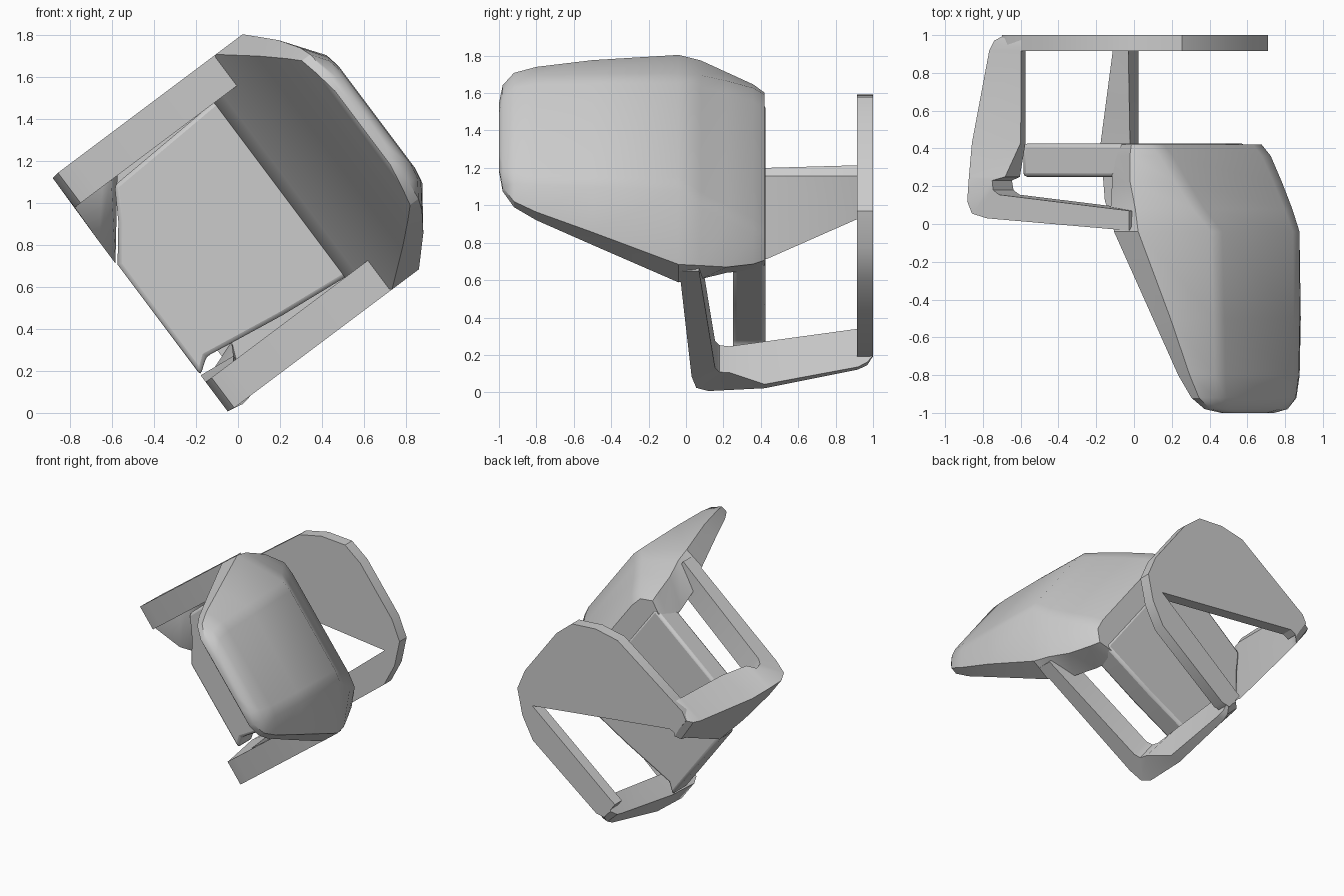
import bpy, bmesh, math
from mathutils import Matrix

# Chair frame: u = front to back, v = across, h = height; the whole chair lies tipped on its side
TILT = Matrix(((0.8, -0.6, 0, 0), (0, 0, -1, 1), (0.6, 0.8, 0, 0), (0, 0, 0, 1)))
MID = 0.73


def loft(name, rings, bevel=0.0):
    bm = bmesh.new()
    loops = [[bm.verts.new(p) for p in ring] for ring in rings]
    n = len(loops[0])
    for a, b in zip(loops, loops[1:]):
        for i in range(n):
            j = (i + 1) % n
            bm.faces.new((a[i], a[j], b[j], b[i]))
    bm.faces.new(loops[0])
    bm.faces.new(loops[-1])
    bmesh.ops.recalc_face_normals(bm, faces=bm.faces[:])
    me = bpy.data.meshes.new(name)
    bm.to_mesh(me)
    bm.free()
    me.transform(TILT)
    ob = bpy.data.objects.new(name, me)
    bpy.context.collection.objects.link(ob)
    if bevel:
        mod = ob.modifiers.new("soft_edges", "BEVEL")
        mod.width = bevel
        mod.segments = 2
        mod.limit_method = "ANGLE"
        mod.angle_limit = math.radians(40)
    bpy.ops.object.select_all(action="DESELECT")
    ob.select_set(True)
    bpy.context.view_layer.objects.active = ob
    bpy.ops.object.shade_smooth_by_angle(angle=math.radians(32))


def slab(name, outline, h0, h1, bevel=0.0):
    loft(name, [[(u, v, h) for u, v in outline] for h in (h0, h1)], bevel)


# Backrest: height, front u, side u, back u, then half widths at front, side and back
back = [(0.58, 0.78, 0.95, 1.04, 0.49, 0.56, 0.49),
        (0.64, 0.78, 0.97, 1.10, 0.50, 0.60, 0.49),
        (0.78, 0.80, 1.01, 1.19, 0.53, 0.65, 0.47),
        (0.92, 0.85, 1.07, 1.28, 0.61, 0.685, 0.44),
        (1.04, 0.94, 1.10, 1.365, 0.70, 0.70, 0.39),
        (1.50, 1.10, 1.22, 1.375, 0.57, 0.575, 0.38),
        (1.80, 1.20, 1.28, 1.375, 0.48, 0.485, 0.37),
        (1.92, 1.25, 1.30, 1.37, 0.43, 0.43, 0.35),
        (1.98, 1.27, 1.31, 1.35, 0.34, 0.34, 0.27),
        (2.00, 1.29, 1.31, 1.33, 0.22, 0.22, 0.16)]
rings = []
for h, f, s, b, wf, ws, wb in back:
    half = [(f, wf), (s, ws), (b - 0.015, wb), (b, wb * 0.8)]
    ring = half + [(u, -x) for u, x in reversed(half)]
    rings.append([(u, MID + x, h) for u, x in ring])
loft("backrest", rings)

# Seat slab, one front corner clipped wider than the other
slab("seat", [(-0.035, 0.25), (0.04, 0.305), (0.45, 0.245), (0.90, 0.20), (0.90, 1.26),
              (0.18, 1.22), (0.09, 1.07), (-0.035, 0.91)], 0.575, 0.75, 0.02)

# Arms: upper u h, lower u h, inset of the outer face
arm = [((1.04, 1.035), (1.04, 0.93), 0.0),
       ((0.10, 0.97), (0.18, 0.845), 0.0),
       ((0.00, 0.945), (0.14, 0.82), 0.0),
       ((-0.035, 0.88), (0.13, 0.77), 0.005)]
# Front legs: height, then front outer, rear outer, rear inner, front inner as (u, v)
legs = {"lower": (-1, [(0.58, (-0.03, 0.05), (0.045, 0.02), (0.146, 0.23), (-0.035, 0.25)),
                       (0.08, (0.05, 0.115), (0.10, 0.095), (0.18, 0.29), (0.04, 0.24)),
                       (0.03, (0.07, 0.13), (0.11, 0.12), (0.18, 0.29), (0.05, 0.24)),
                       (0.00, (0.11, 0.16), (0.13, 0.15), (0.18, 0.29), (0.09, 0.24))]),
        "upper": (1, [(0.75, (-0.035, 1.41), (0.19, 1.39), (0.19, 1.26), (-0.04, 1.05)),
                      (0.57, (-0.03, 1.39), (0.24, 1.32), (0.235, 1.27), (-0.04, 0.92)),
                      (0.08, (0.04, 1.33), (0.25, 1.33), (0.235, 1.27), (0.04, 1.13)),
                      (0.03, (0.06, 1.315), (0.25, 1.33), (0.235, 1.27), (0.05, 1.13)),
                      (0.00, (0.11, 1.29), (0.25, 1.32), (0.235, 1.27), (0.09, 1.13))])}
for label, (side, leg) in legs.items():
    rings = []
    for (uo, ho), (ui, hi), inset in arm:
        a, b = MID + side * (0.70 - inset), MID + side * 0.52
        rings.append([(uo, a, ho), (ui, a, hi), (ui, b, hi), (uo, b, ho)])
    for h, *corners in leg:
        rings.append([(u, v, h) for u, v in corners])
    loft("arm_and_leg_" + label, rings)

# Floor plate with a wedge-shaped opening at the front
half = [(0.10, 0.57), (0.16, 0.60), (0.83, 0.59), (1.00, 0.51), (1.15, 0.38), (1.19, 0.22)]
outline = [(u, MID - w) for u, w in half] + [(u, MID + w) for u, w in reversed(half)]
outline += [(0.10, 1.15), (0.15, 1.14), (0.99, 0.345), (0.15, 0.31), (0.10, 0.31)]
slab("floor_plate", outline, 0.0, 0.085)
